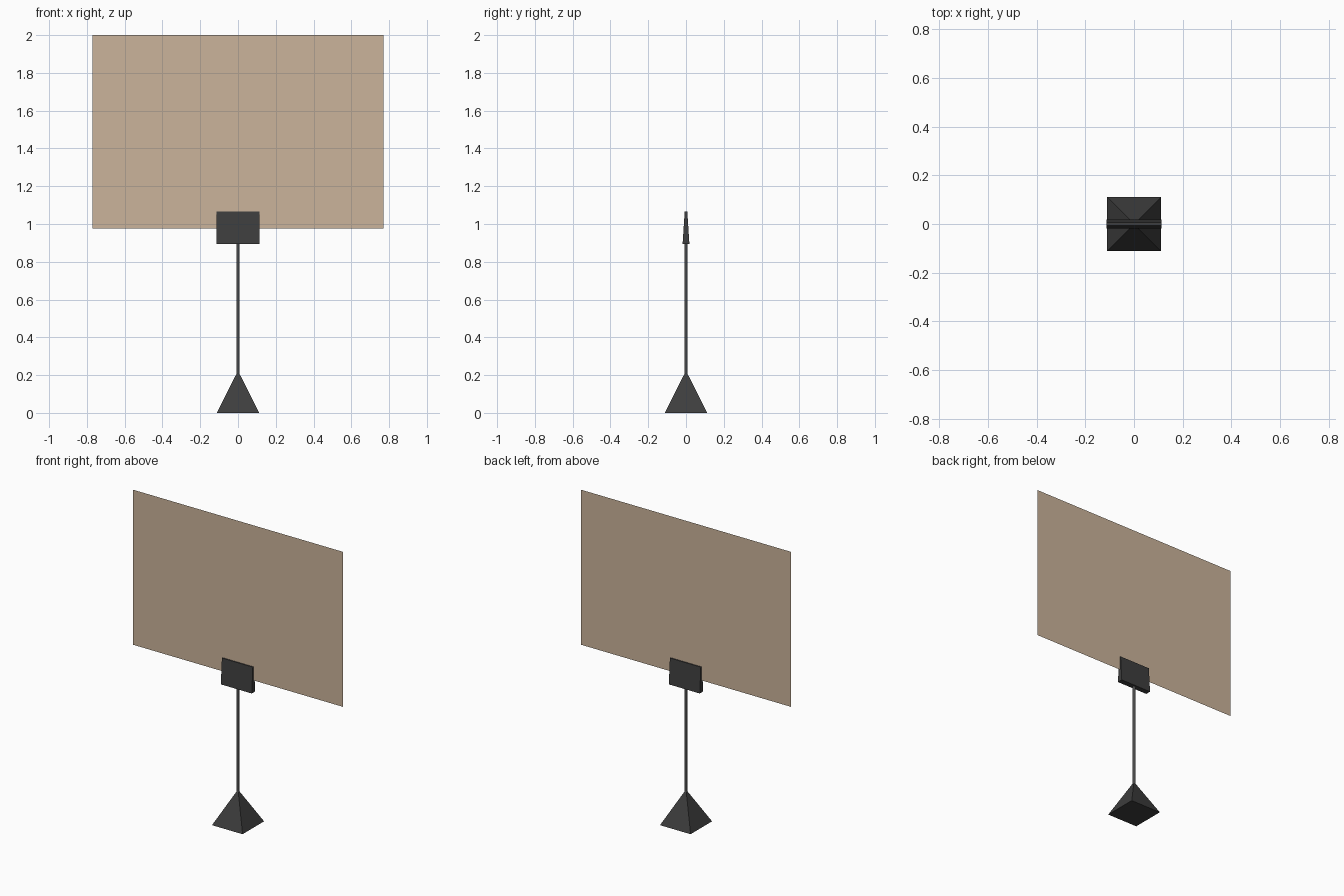
import bpy, bmesh, math

if "Cube" in bpy.data.objects:
    bpy.data.objects.remove(bpy.data.objects["Cube"])


def material(name, srgb):
    m = bpy.data.materials.new(name)
    lin = [((c / 255 + 0.055) / 1.055) ** 2.4 for c in srgb]
    m.diffuse_color = (*lin, 1)
    m.use_nodes = True
    m.node_tree.nodes["Principled BSDF"].inputs["Base Color"].default_value = m.diffuse_color
    return m


DARK = material("dark plastic", (62, 62, 62))
METAL = material("grey metal", (132, 132, 132))
CARD = material("tan card", (203, 180, 155))


def add(name, bm, mat):
    mesh = bpy.data.meshes.new(name)
    bmesh.ops.recalc_face_normals(bm, faces=bm.faces)
    bm.to_mesh(mesh)
    bm.free()
    mesh.materials.append(mat)
    obj = bpy.data.objects.new(name, mesh)
    bpy.context.collection.objects.link(obj)
    return obj


def frustum(name, mat, z0, z1, bottom, top):
    """Box between two centred rectangles given as (half x, half y)."""
    bm = bmesh.new()
    bmesh.ops.create_cube(bm, size=2)
    for v in bm.verts:
        hx, hy = top if v.co.z > 0 else bottom
        v.co = (v.co.x * hx, v.co.y * hy, z1 if v.co.z > 0 else z0)
    return add(name, bm, mat)


# Pyramid foot and tapered clip
frustum("base", DARK, 0, 0.217, (0.112, 0.112), (0.003, 0.003))
frustum("clip", DARK, 0.895, 1.065, (0.113, 0.018), (0.113, 0.007))

# Thin round pole
bm = bmesh.new()
bmesh.ops.create_cone(bm, cap_ends=True, segments=8, radius1=0.008,
                      radius2=0.008, depth=0.72)
bmesh.ops.translate(bm, verts=bm.verts, vec=(0, 0, 0.55))
add("pole", bm, METAL)

# Flat sign sheet, a single upright face
bm = bmesh.new()
bm.faces.new([bm.verts.new((x, 0, z)) for x, z in
              ((-0.77, 0.975), (0.77, 0.975), (0.77, 2.0), (-0.77, 2.0))])
add("sign_sheet", bm, CARD)
